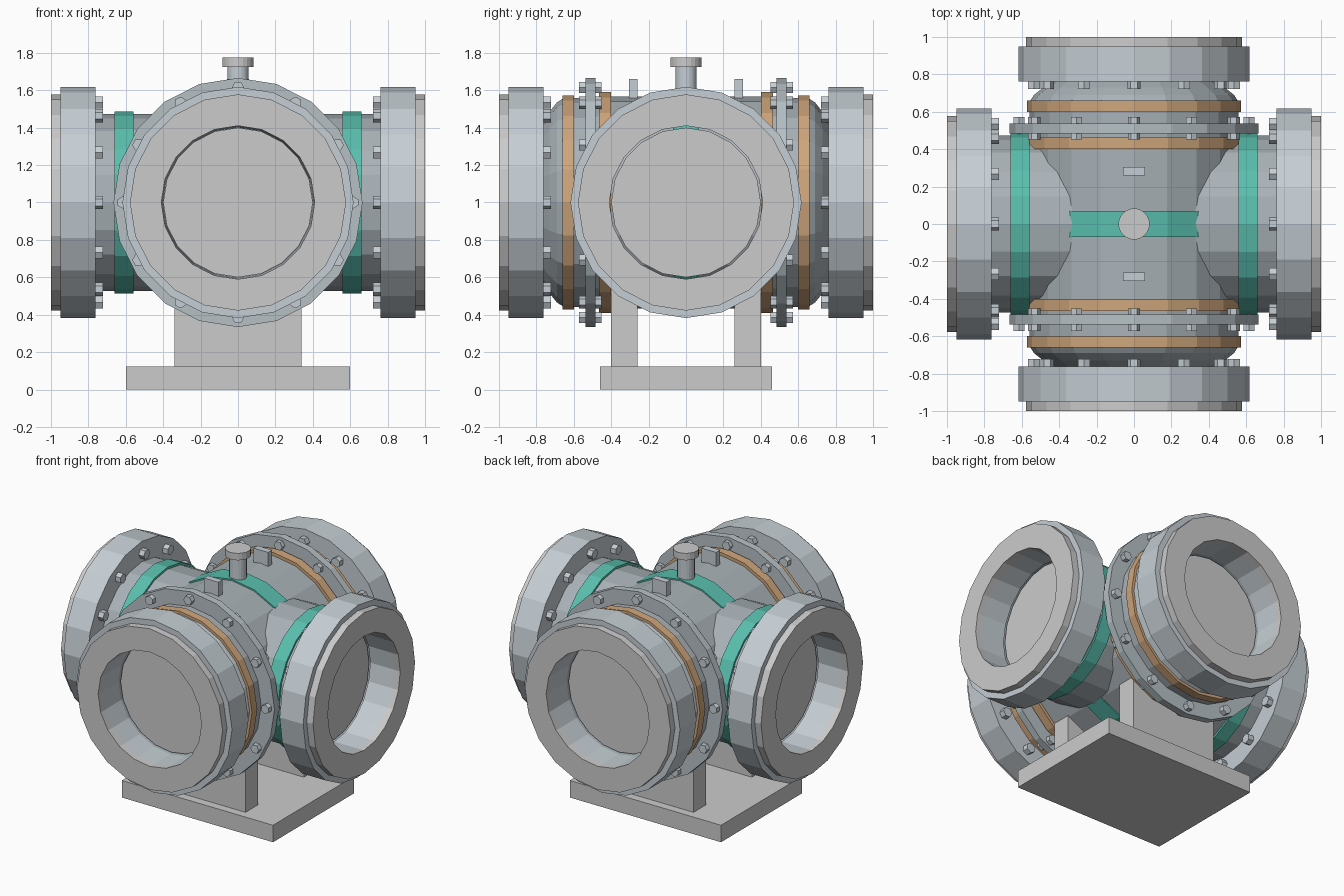
import bpy, bmesh
from math import sin, cos, pi
from mathutils import Matrix, Vector

if "Cube" in bpy.data.objects:
    bpy.data.objects.remove(bpy.data.objects["Cube"])

CENTRE = Vector((0, 0, 1))
SIDES = 20


def material(name, rgb):
    m = bpy.data.materials.new(name)
    m.diffuse_color = (*rgb, 1)
    m.use_nodes = True
    m.node_tree.nodes["Principled BSDF"].inputs["Base Color"].default_value = m.diffuse_color
    return m


STEEL = material("steel", (0.40, 0.45, 0.48))
FLANGE = material("flange_steel", (0.56, 0.62, 0.66))
MID = material("bolt_steel", (0.47, 0.53, 0.56))
ORANGE = material("orange", (0.62, 0.38, 0.20))
GREEN = material("green", (0.10, 0.52, 0.42))


def finish(name, bm, mat):
    bmesh.ops.remove_doubles(bm, verts=bm.verts, dist=1e-5)
    bmesh.ops.recalc_face_normals(bm, faces=bm.faces)
    me = bpy.data.meshes.new(name)
    bm.to_mesh(me)
    bm.free()
    ob = bpy.data.objects.new(name, me)
    bpy.context.collection.objects.link(ob)
    if mat:
        me.materials.append(mat)
    return ob


def add_lathe(bm, profile, sides, mtx):
    """Closed (t, r) profile spun around the local x axis."""
    rings = []
    for k in range(sides):
        a = 2 * pi * k / sides
        rings.append([bm.verts.new(mtx @ Vector((t, r * cos(a), r * sin(a)))) for t, r in profile])
    n = len(profile)
    for k in range(sides):
        p, q = rings[k], rings[(k + 1) % sides]
        for i in range(n):
            j = (i + 1) % n
            if profile[i][1] == 0 and profile[j][1] == 0:
                continue
            if profile[i][1] == 0:
                bm.faces.new((p[i], p[j], q[j]))
            elif profile[j][1] == 0:
                bm.faces.new((p[i], p[j], q[i]))
            else:
                bm.faces.new((p[i], p[j], q[j], q[i]))


def lathe(name, profile, angle, mat=None):
    bm = bmesh.new()
    add_lathe(bm, profile, SIDES, Matrix.Translation(CENTRE) @ Matrix.Rotation(angle, 4, 'Z'))
    return finish(name, bm, mat)


def tube(t0, t1, r_out, r_in=0):
    return [(t0, r_in), (t0, r_out), (t1, r_out), (t1, r_in)]


def bolts(name, t0, t1, circle, r, angle, mat):
    """Twelve hexagonal bolts around the axis."""
    bm = bmesh.new()
    base = Matrix.Translation(CENTRE) @ Matrix.Rotation(angle, 4, 'Z')
    for k in range(12):
        m = base @ Matrix.Rotation(k * pi / 6, 4, 'X') @ Matrix.Translation((0, 0, circle))
        add_lathe(bm, tube(t0, t1, r), 6, m)
    finish(name, bm, mat)


def box(name, x, y, z0, z1, cy=0, mat=None):
    bm = bmesh.new()
    m = Matrix.Translation((0, cy, (z0 + z1) / 2)) @ Matrix.Diagonal((2 * x, 2 * y, z1 - z0, 1))
    bmesh.ops.create_cube(bm, size=1, matrix=m)
    finish(name, bm, mat)


def upright(name, r, z0, z1, mat=None):
    bm = bmesh.new()
    add_lathe(bm, tube(z0, z1, r), SIDES, Matrix.Rotation(-pi / 2, 4, 'Y'))
    finish(name, bm, mat)


# main body and its middle band, along y
lathe("body", tube(-0.5, 0.5, 0.567), pi / 2, STEEL)
lathe("middle_band", tube(-0.07, 0.07, 0.577), pi / 2, GREEN)

# four ports: collar, window ring, recessed window and bolts
for side, ang in (("right", 0), ("back", pi / 2), ("left", pi), ("front", -pi / 2)):
    lathe(side + "_collar", tube(0.763, 0.95, 0.618, 0.41), ang, FLANGE)
    lathe(side + "_window_ring", tube(0.95, 1.0, 0.578, 0.41), ang)
    lathe(side + "_window", tube(0.735, 0.76, 0.40), ang)
    bolts(side + "_collar_bolts", 0.723, 0.768, 0.535, 0.036, ang, FLANGE)

    if side in ("front", "back"):
        # domed end with bolted flange and orange bands
        lathe(side + "_dome", [(0.50, 0.40), (0.50, 0.56), (0.65, 0.56), (0.69, 0.535), (0.73, 0.485),
                               (0.77, 0.42), (0.77, 0.41)], ang, STEEL)
        lathe(side + "_body_flange", tube(0.485, 0.537, 0.666), ang, MID)
        lathe(side + "_inner_band", tube(0.40, 0.465, 0.59), ang, ORANGE)
        lathe(side + "_outer_band", tube(0.60, 0.66, 0.573, 0.5), ang, ORANGE)
        bolts(side + "_flange_bolts", 0.453, 0.573, 0.615, 0.033, ang, FLANGE)
    else:
        # branch pipe with green band
        lathe(side + "_branch_pipe", tube(0.2, 0.77, 0.472, 0.42), ang, STEEL)
        lathe(side + "_branch_band", tube(0.56, 0.66, 0.487, 0.45), ang, GREEN)

# top nozzle
upright("nozzle_stem", 0.057, 1.5, 1.73, FLANGE)
upright("nozzle_cap", 0.084, 1.725, 1.775)

# lifting lugs and supports
for side, s in (("front", -1), ("back", 1)):
    box(side + "_lug", 0.058, 0.023, 1.5, 1.66, s * 0.281, FLANGE)
    box(side + "_support", 0.34, 0.07, 0.1, 0.6, s * 0.33)

# base plate
box("base_plate", 0.6, 0.46, 0, 0.122)
